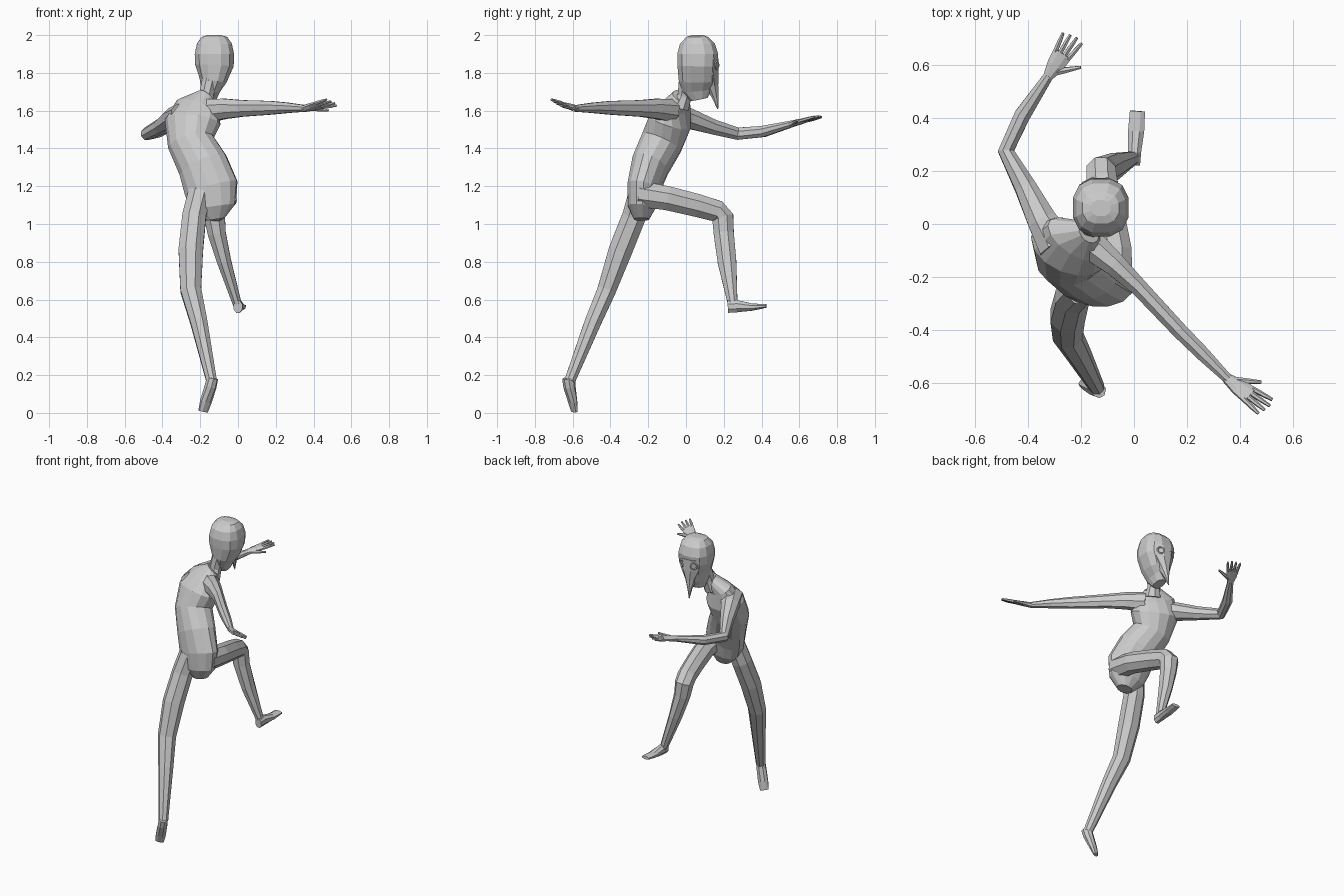
import bpy, bmesh
from math import cos, sin, pi, copysign, radians
from mathutils import Vector as V


def loft(name, rows, side0, side1=None, n=8, p=1.0):
    """Flat-faced tube through rows of (x, y, z, half width, half depth)."""
    side0 = V(side0)
    side1 = V(side1 or side0)
    bm = bmesh.new()
    pts = [V(r[:3]) for r in rows]
    rings = []
    for i, r in enumerate(rows):
        t = (pts[min(i + 1, len(pts) - 1)] - pts[max(i - 1, 0)]).normalized()
        s = side0.lerp(side1, i / (len(rows) - 1))
        s = (s - t * s.dot(t)).normalized()
        d = t.cross(s)
        ring = []
        for k in range(n):
            a = 2 * pi * (k + 0.5) / n
            c, q = cos(a), sin(a)
            c = copysign(abs(c) ** p, c)
            q = copysign(abs(q) ** p, q)
            ring.append(bm.verts.new(pts[i] + s * c * r[3] * 1.03 + d * q * r[4] * 1.03))
        rings.append(ring)
    for a, b in zip(rings, rings[1:]):
        for k in range(n):
            j = (k + 1) % n
            bm.faces.new((a[k], a[j], b[j], b[k]))
    bm.faces.new(rings[0][::-1])
    bm.faces.new(rings[-1])
    bmesh.ops.recalc_face_normals(bm, faces=bm.faces)
    me = bpy.data.meshes.new(name)
    bm.to_mesh(me)
    bm.free()
    ob = bpy.data.objects.new(name, me)
    bpy.context.collection.objects.link(ob)
    return ob


def hand(name, wrist, tip, thumb):
    """Flat palm, four fanned fingers and a thumb."""
    w, tip, thumb = V(wrist), V(tip), V(thumb)
    d = tip - w
    L = d.length
    d.normalize()
    s = thumb - w
    s = (s - d * s.dot(d)).normalized()

    def row(v, a, b):
        return (*v, a, b)

    loft(name + "_palm", [row(w - d * 0.01, .019, .018), row(w + d * L * .25, .034, .015),
                          row(w + d * L * .55, .040, .011)], s)
    for i in range(4):
        f = (i - 1.5) / 1.5
        a = w + d * L * .5 + s * f * .028
        b = w + d * L * (1.0 - .07 * abs(f - .2)) + s * f * .040
        loft(f"{name}_finger_{i + 1}", [row(a, .010, .010), row(a.lerp(b, .55), .009, .009),
                                        row(b, .006, .006)], s, n=6)
    a = w + d * L * .12 + s * .012
    loft(name + "_thumb", [row(a, .015, .013), row(a.lerp(thumb, .5), .011, .010),
                           row(thumb, .006, .006)], d, n=6)


# torso: twisted from the level pelvis to the turned shoulders
loft("torso", [(-.12, -.235, 1.025, .05, .04), (-.13, -.235, 1.09, .115, .072),
               (-.142, -.225, 1.19, .142, .085), (-.185, -.19, 1.31, .132, .10),
               (-.248, -.13, 1.43, .122, .11), (-.24, -.085, 1.54, .15, .105),
               (-.215, -.06, 1.62, .125, .065), (-.17, -.03, 1.68, .045, .042)],
     (1, -.05, -.05), (.87, -.48, 0), n=14)
loft("neck", [(-.18, -.03, 1.62, .055, .05), (-.168, -.008, 1.68, .04, .038),
              (-.15, .01, 1.76, .042, .05)], (1, 0, 0))

# head
loft("head", [(-.148, .07, 1.66, .032, .045), (-.145, .06, 1.71, .050, .080),
              (-.132, .06, 1.76, .072, .098), (-.125, .06, 1.84, .102, .105),
              (-.125, .062, 1.90, .104, .108), (-.125, .06, 1.955, .092, .092),
              (-.125, .06, 1.99, .068, .058), (-.125, .06, 2.0, .036, .03)],
     (1, 0, 0), n=12, p=.8)

# mask with a long pointed beak and ringed eyes
loft("beaked_mask", [(-.128, .13, 1.88, .084, .044), (-.128, .125, 1.80, .070, .050),
                     (-.133, .138, 1.73, .034, .035), (-.138, .155, 1.67, .014, .018),
                     (-.142, .168, 1.61, .002, .003)], (1, 0, 0))
for sgn, nm in ((-1, "left"), (1, "right")):
    bpy.ops.mesh.primitive_torus_add(major_segments=10, minor_segments=4, major_radius=.022,
                                     minor_radius=.005, location=(-.128 + sgn * .045, .163, 1.84),
                                     rotation=(radians(90), 0, radians(-25 * sgn)))
    bpy.context.object.name = nm + "_eye_ring"

# arms: right stretched back, left bent forward
loft("right_arm", [(-.16, -.08, 1.60, .06, .065), (-.07, -.155, 1.61, .045, .056),
                   (.02, -.24, 1.612, .034, .046), (.17, -.40, 1.615, .031, .038),
                   (.26, -.49, 1.615, .028, .029), (.355, -.585, 1.612, .019, .018)], (.7, .7, 0))
hand("right_hand", (.355, -.585, 1.612), (.505, -.695, 1.645), (.48, -.595, 1.60))
loft("left_arm", [(-.29, -.08, 1.58, .075, .06), (-.345, .01, 1.56, .058, .056),
                  (-.41, .14, 1.515, .042, .042), (-.482, .275, 1.478, .032, .034),
                  (-.42, .41, 1.49, .032, .031), (-.32, .56, 1.53, .019, .018)],
     (.85, .5, 0), (.8, -.6, 0))
hand("left_hand", (-.32, .56, 1.53), (-.225, .71, 1.57), (-.20, .59, 1.55))

# standing leg on tiptoe
loft("left_leg", [(-.20, -.24, 1.17, .065, .065), (-.232, -.275, 1.04, .066, .066),
                  (-.25, -.347, .86, .068, .066), (-.25, -.42, .65, .058, .052),
                  (-.207, -.493, .48, .047, .046), (-.14, -.615, .17, .029, .030)], (1, 0, 0))
loft("left_foot", [(-.135, -.622, .185, .028, .034), (-.145, -.617, .14, .031, .032),
                   (-.17, -.60, .06, .033, .022), (-.185, -.592, .008, .028, .013)], (.85, .45, 0))

# raised leg
loft("right_leg", [(-.07, -.25, 1.16, .068, .072), (-.07, -.10, 1.137, .064, .067),
                   (-.10, .06, 1.098, .061, .064), (-.122, .165, 1.068, .060, .060),
                   (-.124, .195, 1.035, .058, .060), (-.112, .20, .95, .050, .056),
                   (-.073, .217, .80, .039, .052), (-.002, .248, .57, .024, .026)], (1, 0, 0))
loft("right_foot", [(0, .222, .562, .024, .034), (.002, .27, .565, .026, .034),
                    (.008, .35, .56, .032, .020), (.013, .425, .566, .030, .010)], (1, 0, 0))
